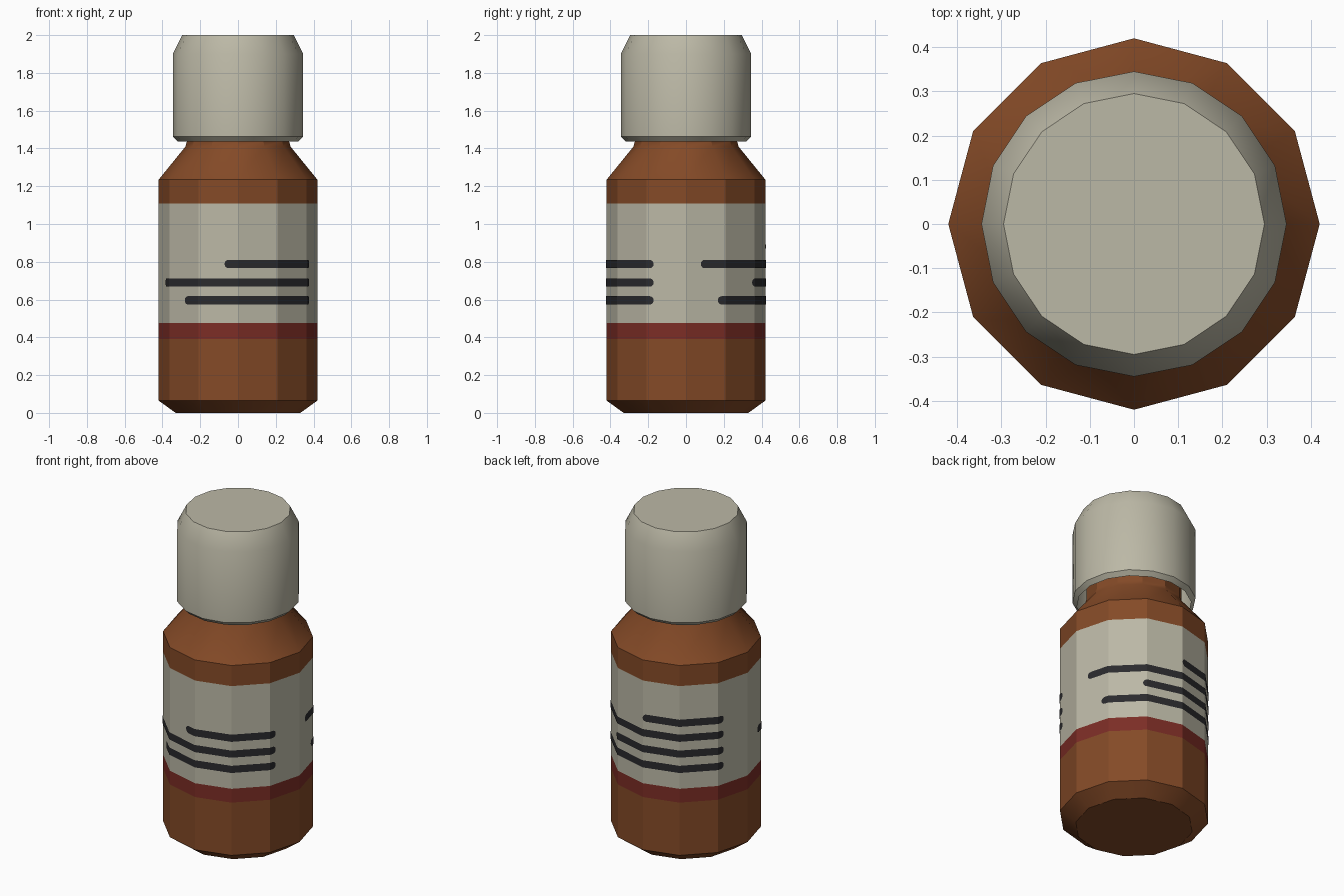
import bpy
import bmesh
from math import sin, cos, radians, degrees

cube = bpy.data.objects.get("Cube")
if cube:
    bpy.data.objects.remove(cube, do_unlink=True)

BODY_R = 0.42
BODY_SIDES = 12


def material(name, rgb):
    mat = bpy.data.materials.new(name)
    mat.use_nodes = True
    mat.diffuse_color = (*rgb, 1)
    mat.node_tree.nodes["Principled BSDF"].inputs["Base Color"].default_value = (*rgb, 1)
    return mat


brown = material("amber_brown", (0.23, 0.068, 0.02))
cream = material("cream", (0.50, 0.48, 0.38))
red = material("dark_red", (0.20, 0.026, 0.019))
ink = material("ink_black", (0.023, 0.023, 0.026))


def finish(name, bm, mats):
    mesh = bpy.data.meshes.new(name)
    bm.to_mesh(mesh)
    bm.free()
    for mat in mats:
        mesh.materials.append(mat)
    obj = bpy.data.objects.new(name, mesh)
    bpy.context.collection.objects.link(obj)
    bpy.ops.object.select_all(action="DESELECT")
    obj.select_set(True)
    bpy.context.view_layer.objects.active = obj
    bpy.ops.object.shade_smooth_by_angle(angle=radians(29))
    return obj


def lathe(name, profile, sides, mats, pick=None, close_bottom=True):
    """Turn (radius, height) points around z; pick(height) gives the material slot."""
    bm = bmesh.new()
    rings = []
    for r, z in profile:
        angles = [radians(360 * i / sides) for i in range(sides)]
        rings.append([bm.verts.new((r * cos(a), r * sin(a), z)) for a in angles])
    for low, high in zip(rings, rings[1:]):
        for i in range(sides):
            j = (i + 1) % sides
            bm.faces.new((low[i], low[j], high[j], high[i]))
    if close_bottom:
        bm.faces.new(rings[0][::-1])
    bm.faces.new(rings[-1])
    if pick:
        for face in bm.faces:
            face.material_index = pick(face.calc_center_median().z)
    return finish(name, bm, mats)


# Bottle with the label and its red band as height zones
def body_zone(z):
    if 0.39 < z < 0.475:
        return 2
    return 1 if 0.475 < z < 1.108 else 0


lathe("bottle_body",
      [(0.33, 0), (BODY_R, 0.065), (BODY_R, 0.39), (BODY_R, 0.475), (BODY_R, 1.108),
       (BODY_R, 1.235), (0.278, 1.41), (0.27, 1.44), (0.27, 1.7)],
      BODY_SIDES, [brown, cream, red], body_zone)

# Open-bottomed cap
lathe("cap", [(0.32, 1.437), (0.345, 1.462), (0.345, 1.9), (0.295, 2.0)],
      16, [cream], close_bottom=False)


# Printed lines with rounded ends, hugging the faceted wall
def wall_radius(deg):
    half = 180 / BODY_SIDES
    return BODY_R * cos(radians(half)) / cos(radians(deg % (2 * half) - half)) + 0.003


def printed_line(name, start, end, z, half_height=0.022):
    cap_angle = degrees(half_height / BODY_R)
    samples = []
    for t in range(10, 91, 20):
        inset = cap_angle * (1 - cos(radians(t)))
        height = half_height * sin(radians(t))
        samples += [(start + inset, height), (end - inset, height)]
    step = 360 // BODY_SIDES
    samples += [(a, half_height) for a in range(-360, 361, step)
                if start + cap_angle < a < end - cap_angle]
    bm = bmesh.new()
    columns = []
    for deg, h in sorted(samples):
        r, a = wall_radius(deg), radians(deg)
        columns.append([bm.verts.new((r * cos(a), r * sin(a), z + s * h)) for s in (-1, 1)])
    for (a0, a1), (b0, b1) in zip(columns, columns[1:]):
        bm.faces.new((a0, b0, b1, a1))
    finish(name, bm, [ink])


FRONT_END, BACK_END = -24.4, 155.6
for i, (start, z) in enumerate([(-100, 0.788), (-159, 0.69), (-133.5, 0.596)]):
    printed_line(f"front_label_line_{i + 1}", start, FRONT_END, z)
for i, (start, z) in enumerate([(90, 0.88), (11, 0.788), (57, 0.69), (24, 0.596)]):
    printed_line(f"back_label_line_{i + 1}", start, BACK_END, z)
